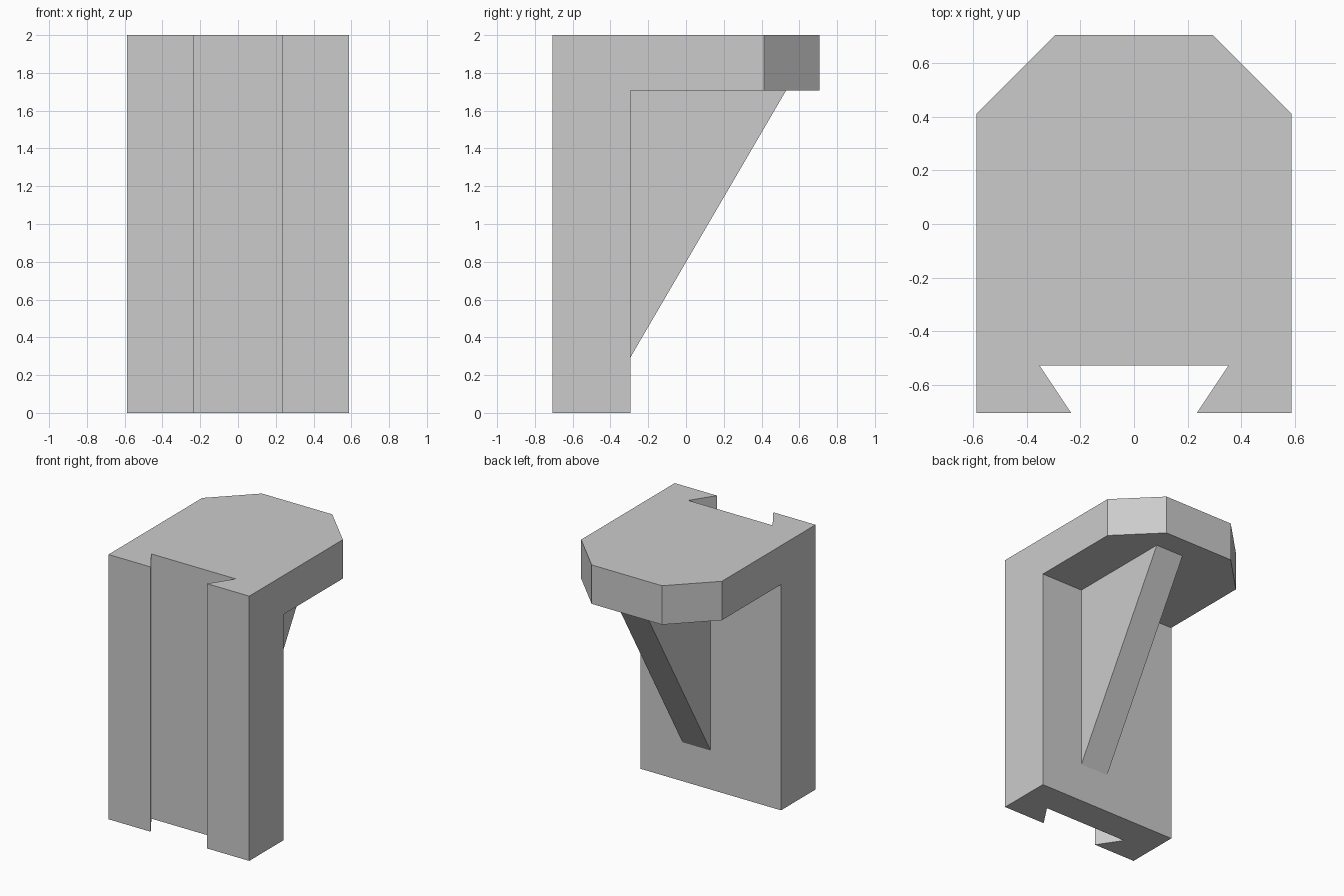
import bpy
import bmesh
from mathutils import Vector

if "Cube" in bpy.data.objects:
    bpy.data.objects.remove(bpy.data.objects["Cube"], do_unlink=True)

U = 2 / 34  # design unit: the bracket is 34 units tall

grey = bpy.data.materials.new("plain grey")
grey.use_nodes = True
grey.diffuse_color = (0.6, 0.6, 0.6, 1)
grey.node_tree.nodes["Principled BSDF"].inputs["Base Color"].default_value = (0.6, 0.6, 0.6, 1)


def prism(name, points, direction):
    """Extrude a planar outline, given in design units."""
    bm = bmesh.new()
    face = bm.faces.new([bm.verts.new(Vector(p) * U) for p in points])
    ext = bmesh.ops.extrude_face_region(bm, geom=[face])
    verts = [v for v in ext["geom"] if isinstance(v, bmesh.types.BMVert)]
    bmesh.ops.translate(bm, verts=verts, vec=Vector(direction) * U)
    bmesh.ops.recalc_face_normals(bm, faces=bm.faces)
    mesh = bpy.data.meshes.new(name)
    bm.to_mesh(mesh)
    bm.free()
    mesh.materials.append(grey)
    obj = bpy.data.objects.new(name, mesh)
    bpy.context.collection.objects.link(obj)
    return obj


def combine(target, tool, operation):
    """Apply a boolean and discard the tool."""
    mod = target.modifiers.new(tool.name, 'BOOLEAN')
    mod.operation = operation
    mod.solver = 'EXACT'
    mod.object = tool
    bpy.context.view_layer.objects.active = target
    bpy.ops.object.modifier_apply(modifier=mod.name)
    bpy.data.objects.remove(tool, do_unlink=True)


# Full-height body: dovetail slot in front, chamfered corners at the back
half = [(6, -9), (4, -12), (10, -12), (10, 7), (5, 12)]
outline = half + [(-x, y) for x, y in reversed(half)]
bracket = prism("shelf_bracket", [(x, y, 0) for x, y in outline], (0, 0, 34))

# Hollow out the space below the shelf
void = [(-15, -5, -2), (15, -5, -2), (15, 15, -2), (-15, 15, -2)]
combine(bracket, prism("under_shelf_cutter", void, (0, 0, 31)), 'DIFFERENCE')

# Off-centre sloping gusset, embedded in the wall and shelf
rib = [(-5, 5), (9, 29), (9, 30), (-6, 30), (-6, 5)]
combine(bracket, prism("gusset", [(0, y, z) for y, z in rib], (4, 0, 0)), 'UNION')
